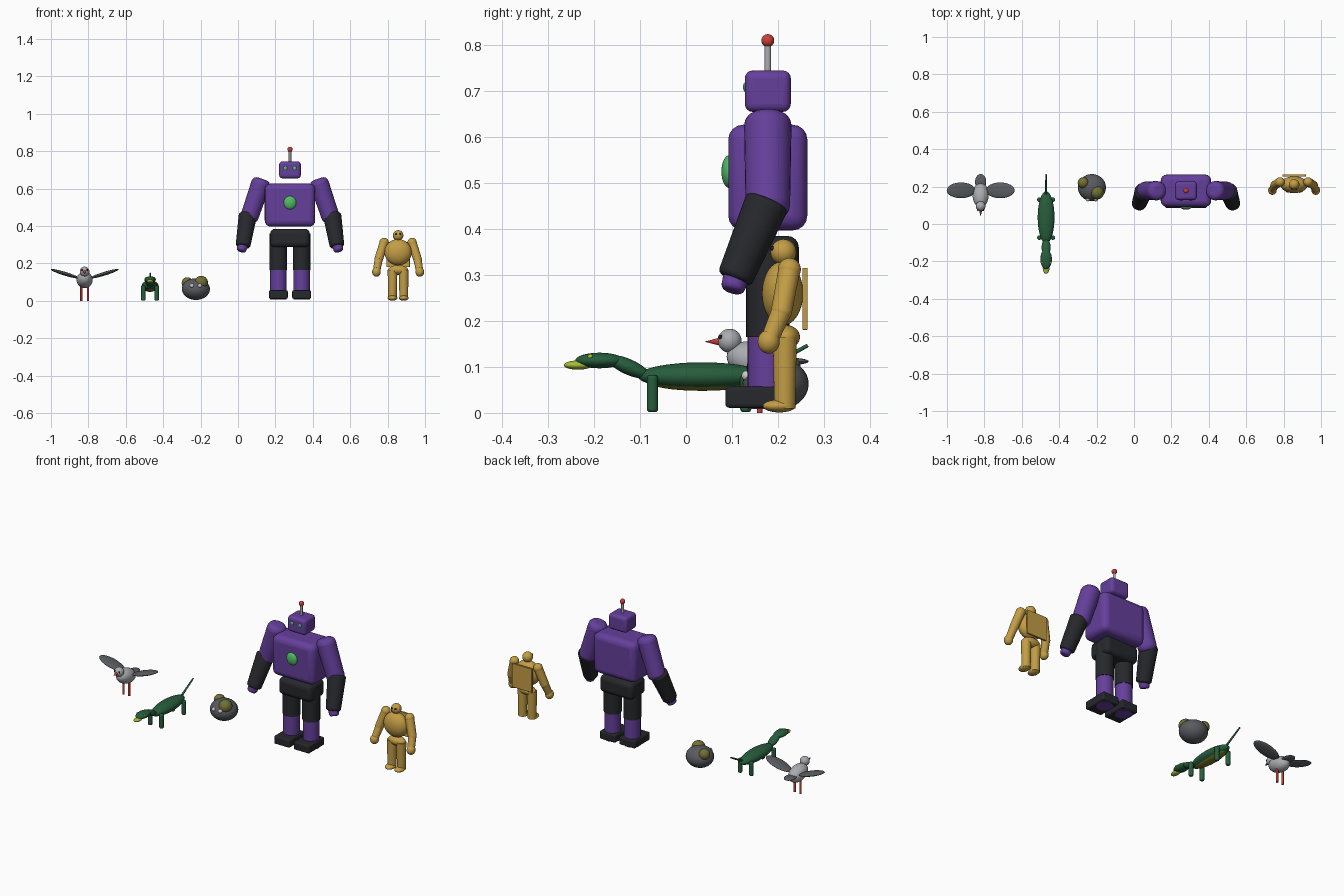
import bpy
from math import radians
from mathutils import Vector

if "Cube" in bpy.data.objects:
    bpy.data.objects.remove(bpy.data.objects["Cube"])

MATS = {}
PALETTE = {
    "silver": (0.4, 0.41, 0.43), "wing_grey": (0.1, 0.11, 0.12), "red": (0.6, 0.05, 0.04),
    "green": (0.02, 0.11, 0.045), "olive": (0.2, 0.2, 0.02), "lime": (0.4, 0.5, 0.04),
    "stone": (0.1, 0.105, 0.115), "moss": (0.17, 0.16, 0.035), "white": (0.9, 0.9, 0.9),
    "black": (0.015, 0.015, 0.017), "purple": (0.13, 0.05, 0.33), "charcoal": (0.02, 0.021, 0.025),
    "glow_green": (0.08, 0.5, 0.13), "gold": (0.55, 0.34, 0.06),
}


def finish(name, color, bevel=0.0):
    o = bpy.context.object
    o.name = name
    if color not in MATS:
        MATS[color] = bpy.data.materials.new(color)
        MATS[color].diffuse_color = (*PALETTE[color], 1)
    o.data.materials.append(MATS[color])
    if bevel:
        m = o.modifiers.new("bevel", "BEVEL")
        m.width, m.segments, m.limit_method = bevel, 4, "ANGLE"
    bpy.ops.object.shade_smooth_by_angle(angle=radians(40))
    return o


def ball(name, color, loc, radii, rot=(0, 0, 0)):
    if isinstance(radii, (int, float)):
        radii = (radii,) * 3
    bpy.ops.mesh.primitive_uv_sphere_add(segments=32, ring_count=16, location=loc,
                                         rotation=[radians(a) for a in rot])
    bpy.context.object.scale = radii
    bpy.ops.object.transform_apply(location=False, rotation=False, scale=True)
    return finish(name, color)


def box(name, color, loc, size, bevel=0.0):
    bpy.ops.mesh.primitive_cube_add(size=1, location=loc)
    bpy.context.object.scale = size
    bpy.ops.object.transform_apply(location=False, rotation=False, scale=True)
    return finish(name, color, bevel)


def rod(name, color, a, b, r1, r2=None, bevel=0.0):
    a, b = Vector(a), Vector(b)
    bpy.ops.mesh.primitive_cone_add(vertices=28, radius1=r1, radius2=r1 if r2 is None else r2,
                                    depth=(b - a).length, location=(a + b) / 2)
    bpy.context.object.rotation_euler = (b - a).to_track_quat("Z", "Y").to_euler()
    return finish(name, color, bevel)


SIDES = (("left", -1), ("right", 1))

# Bird
bx = -0.82
ball("bird_body", "silver", (bx, 0.155, 0.112), (0.043, 0.068, 0.042), (-15, 0, 0))
ball("bird_head", "silver", (bx, 0.095, 0.157), 0.026)
rod("bird_beak", "red", (bx, 0.075, 0.155), (bx, 0.04, 0.155), 0.009, 0)
ball("bird_tail", "wing_grey", (bx, 0.225, 0.112), (0.03, 0.042, 0.008))
for side, s in SIDES:
    ball(f"bird_wing_{side}", "wing_grey", (bx + s * 0.105, 0.18, 0.145), (0.08, 0.042, 0.01), (0, -s * 17, 0))
    rod(f"bird_leg_{side}", "red", (bx + s * 0.018, 0.16, 0), (bx + s * 0.018, 0.16, 0.08), 0.006)
    ball(f"bird_eye_{side}", "black", (bx + s * 0.014, 0.075, 0.165), 0.005)

# Lizard
lx = -0.47
ball("lizard_body", "green", (lx, 0.035, 0.08), (0.045, 0.14, 0.03))
ball("lizard_belly", "olive", (lx, 0.035, 0.068), (0.034, 0.118, 0.02))
ball("lizard_neck", "green", (lx, -0.125, 0.1), (0.024, 0.05, 0.017), (-24, 0, 0))
ball("lizard_head", "green", (lx, -0.188, 0.114), (0.031, 0.053, 0.017))
ball("lizard_snout", "lime", (lx, -0.235, 0.104), (0.018, 0.031, 0.01))
rod("lizard_tail", "green", (lx, 0.15, 0.083), (lx, 0.265, 0.147), 0.006, 0.004)
for side, s in SIDES:
    ball(f"lizard_eye_{side}", "lime", (lx + s * 0.021, -0.208, 0.122), 0.006)
    for end, y in (("front", -0.073), ("back", 0.13)):
        rod(f"lizard_{end}_leg_{side}", "green", (lx + s * 0.036, y, 0.002),
            (lx + s * 0.036, y, 0.082), 0.012, bevel=0.006)

# Round rock creature
rx = -0.225
ball("rock_body", "stone", (rx, 0.195, 0.063), (0.075, 0.072, 0.058))
ball("rock_bump_large", "moss", (rx + 0.028, 0.168, 0.098), 0.036)
ball("rock_bump_small", "moss", (rx - 0.046, 0.22, 0.096), 0.03)
for side, s in SIDES:
    ball(f"rock_eye_{side}", "white", (rx + s * 0.021, 0.132, 0.081), 0.011)

# Robot torso, head and antenna
ox, oy = 0.278, 0.178
box("robot_torso", "purple", (ox, oy, 0.512), (0.27, 0.172, 0.23), 0.032)
box("robot_head", "purple", (ox, oy, 0.7), (0.116, 0.1, 0.09), 0.017)
rod("robot_antenna", "silver", (ox, oy, 0.74), (ox, oy, 0.805), 0.007)
ball("robot_antenna_tip", "red", (ox, oy, 0.81), 0.014)
ball("robot_chest_light", "glow_green", (ox, 0.095, 0.525), (0.034, 0.018, 0.036))
box("robot_pelvis", "charcoal", (ox, oy, 0.336), (0.21, 0.135, 0.098), 0.025)

# Robot eyes, arms and legs
for side, s in SIDES:
    ball(f"robot_eye_{side}", "glow_green", (ox + s * 0.025, 0.13, 0.709), (0.011, 0.006, 0.011))
    rod(f"robot_upper_arm_{side}", "purple", (ox + s * 0.148, oy, 0.652), (ox + s * 0.225, oy, 0.425),
        0.052, 0.048, 0.028)
    rod(f"robot_forearm_{side}", "charcoal", (ox + s * 0.225, oy, 0.462), (ox + s * 0.252, 0.105, 0.29),
        0.049, 0.039, 0.012)
    rod(f"robot_hand_{side}", "purple", (ox + s * 0.249, 0.112, 0.305), (ox + s * 0.263, 0.1, 0.265),
        0.03, 0.025, 0.01)
    rod(f"robot_thigh_{side}", "charcoal", (ox + s * 0.062, oy, 0.165), (ox + s * 0.062, oy, 0.36), 0.047)
    rod(f"robot_shin_{side}", "purple", (ox + s * 0.062, oy, 0.008), (ox + s * 0.062, oy, 0.17), 0.044)
    box(f"robot_foot_{side}", "charcoal", (ox + s * 0.062, 0.157, 0.034), (0.1, 0.142, 0.046), 0.008)

# Golden figure core
gx = 0.856
ball("gold_head", "gold", (gx, 0.212, 0.35), 0.028)
ball("gold_torso", "gold", (gx, 0.21, 0.26), (0.073, 0.045, 0.07))
ball("gold_pelvis", "gold", (gx, 0.218, 0.165), (0.053, 0.03, 0.026))
box("gold_back_plate", "gold", (gx, 0.259, 0.248), (0.125, 0.011, 0.135), 0.002)

# Golden figure eyes, arms and legs
for side, s in SIDES:
    shoulder = (gx + s * 0.075, 0.225, 0.312)
    elbow = (gx + s * 0.104, 0.208, 0.222)
    wrist = (gx + s * 0.116, 0.18, 0.155)
    ball(f"gold_eye_{side}", "black", (gx + s * 0.011, 0.188, 0.358), 0.005)
    ball(f"gold_shoulder_{side}", "gold", shoulder, 0.025)
    rod(f"gold_upper_arm_{side}", "gold", shoulder, elbow, 0.024, 0.023)
    ball(f"gold_elbow_{side}", "gold", elbow, 0.023)
    rod(f"gold_forearm_{side}", "gold", elbow, wrist, 0.022, 0.019)
    ball(f"gold_hand_{side}", "gold", wrist, (0.023, 0.024, 0.026))
    rod(f"gold_leg_{side}", "gold", (gx + s * 0.03, 0.215, 0.01), (gx + s * 0.03, 0.215, 0.165), 0.023, 0.026)
    ball(f"gold_foot_{side}", "gold", (gx + s * 0.03, 0.203, 0.015), (0.026, 0.036, 0.014))

for m in bpy.data.materials:
    if m.users and not m.is_grease_pencil:
        m.use_nodes = True
        m.node_tree.nodes["Principled BSDF"].inputs["Base Color"].default_value = m.diffuse_color
